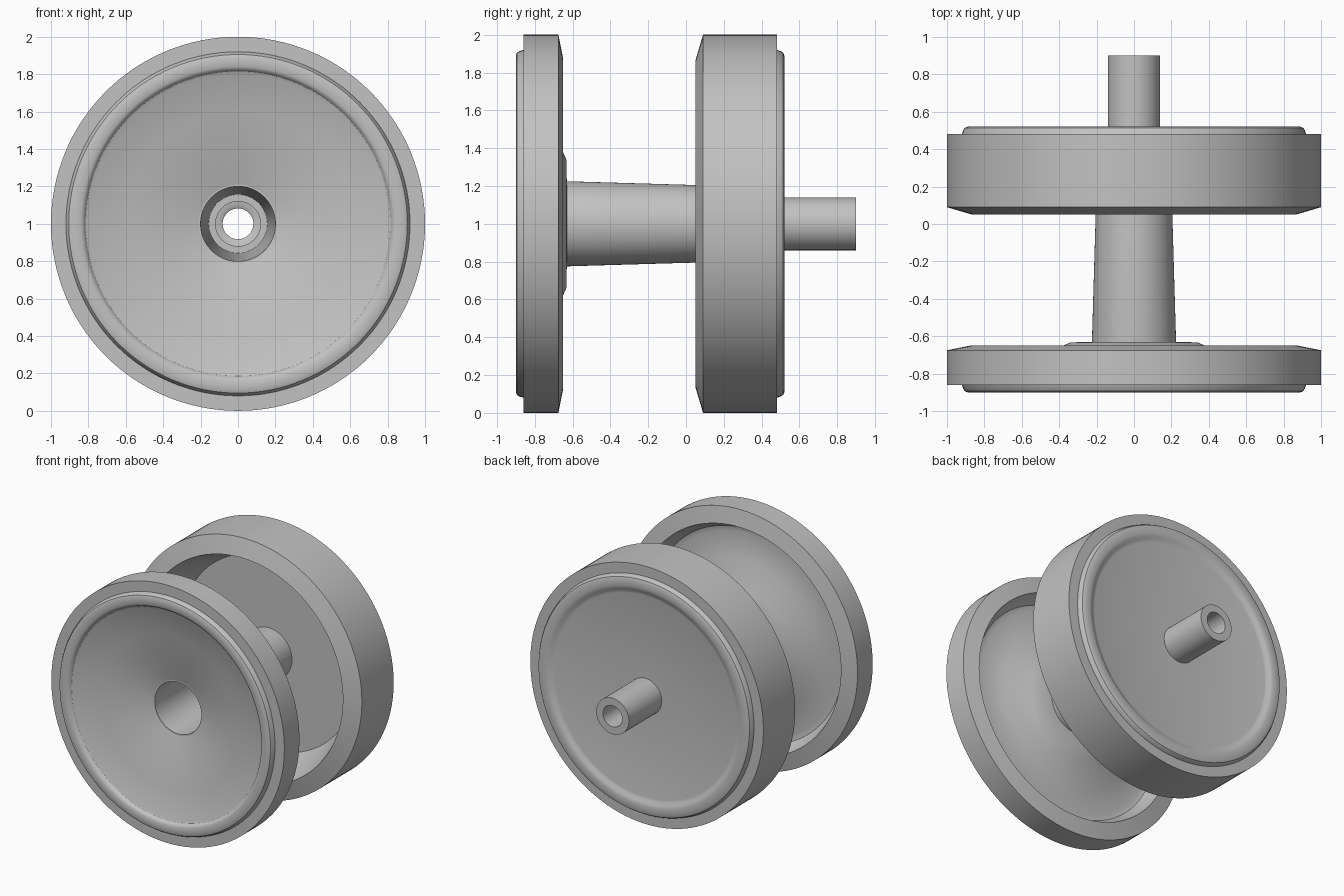
import bpy, bmesh, math

cube = bpy.data.objects.get("Cube")
if cube:
    bpy.data.objects.remove(cube, do_unlink=True)

AXIS_HEIGHT = 1.0
SIDES = 128

grey = bpy.data.materials.new("mid_grey")
grey.use_nodes = True
colour = (0.54, 0.54, 0.54, 1)
grey.diffuse_color = colour
grey.node_tree.nodes["Principled BSDF"].inputs["Base Color"].default_value = colour


def lathe(name, profile):
    """Turn a closed (radius, y) profile around the horizontal axle line."""
    bm = bmesh.new()
    rings = []
    for r, y in profile:
        ring = []
        for i in range(SIDES):
            a = 2 * math.pi * i / SIDES
            ring.append(bm.verts.new((r * math.cos(a), y, r * math.sin(a))))
        rings.append(ring)
    for k, ring in enumerate(rings):
        nxt = rings[(k + 1) % len(rings)]
        for i in range(SIDES):
            j = (i + 1) % SIDES
            bm.faces.new((ring[i], ring[j], nxt[j], nxt[i]))
    bmesh.ops.recalc_face_normals(bm, faces=bm.faces)
    mesh = bpy.data.meshes.new(name)
    bm.to_mesh(mesh)
    bm.free()
    mesh.materials.append(grey)
    obj = bpy.data.objects.new(name, mesh)
    obj.location.z = AXIS_HEIGHT
    bpy.context.collection.objects.link(obj)
    bpy.ops.object.select_all(action='DESELECT')
    bpy.context.view_layer.objects.active = obj
    obj.select_set(True)
    bpy.ops.object.shade_smooth_by_angle(angle=math.radians(32))
    return obj


def lip(face, out):
    """Flat raised ring with a rounded outer edge, from outside to inside."""
    return [(0.92, face), (0.913, face + out * 0.55), (0.905, face + out * 0.85),
            (0.89, face + out), (0.84, face + out)]


# Front wheel: dished face, raised lip, recessed convex back, sloping rim
lathe("front_wheel",
      [(1.0, -0.86)] + lip(-0.86, -0.04) +
      [(0.825, -0.892), (0.815, -0.875), (0.8, -0.868), (0.6, -0.83),
       (0.4, -0.785), (0.21, -0.735),
       (0.21, -0.63), (0.34, -0.633), (0.4, -0.66),
       (0.6, -0.715), (0.78, -0.765), (0.82, -0.755), (0.85, -0.72),
       (0.875, -0.65), (1.0, -0.675)])

# Rear wheel: deep cup open to the front, flat back disc inside a lip
lathe("rear_wheel",
      [(1.0, 0.48)] + lip(0.48, 0.04) +
      [(0.82, 0.515), (0.8, 0.502), (0.78, 0.497), (0.12, 0.497),
       (0.12, 0.38), (0.745, 0.38), (0.865, 0.05), (1.0, 0.09)])

# Tapered hollow axle between the wheels, with a stepped bottom
lathe("axle_sleeve",
      [(0.2, -0.735), (0.212, -0.735), (0.225, -0.63), (0.205, 0.05),
       (0.195, 0.47), (0.082, 0.47), (0.082, 0.43), (0.1, 0.42), (0.155, 0.42)])

# Hollow pin sticking out of the back
lathe("rear_pin", [(0.14, 0.45), (0.14, 0.9), (0.082, 0.9), (0.082, 0.45)])
